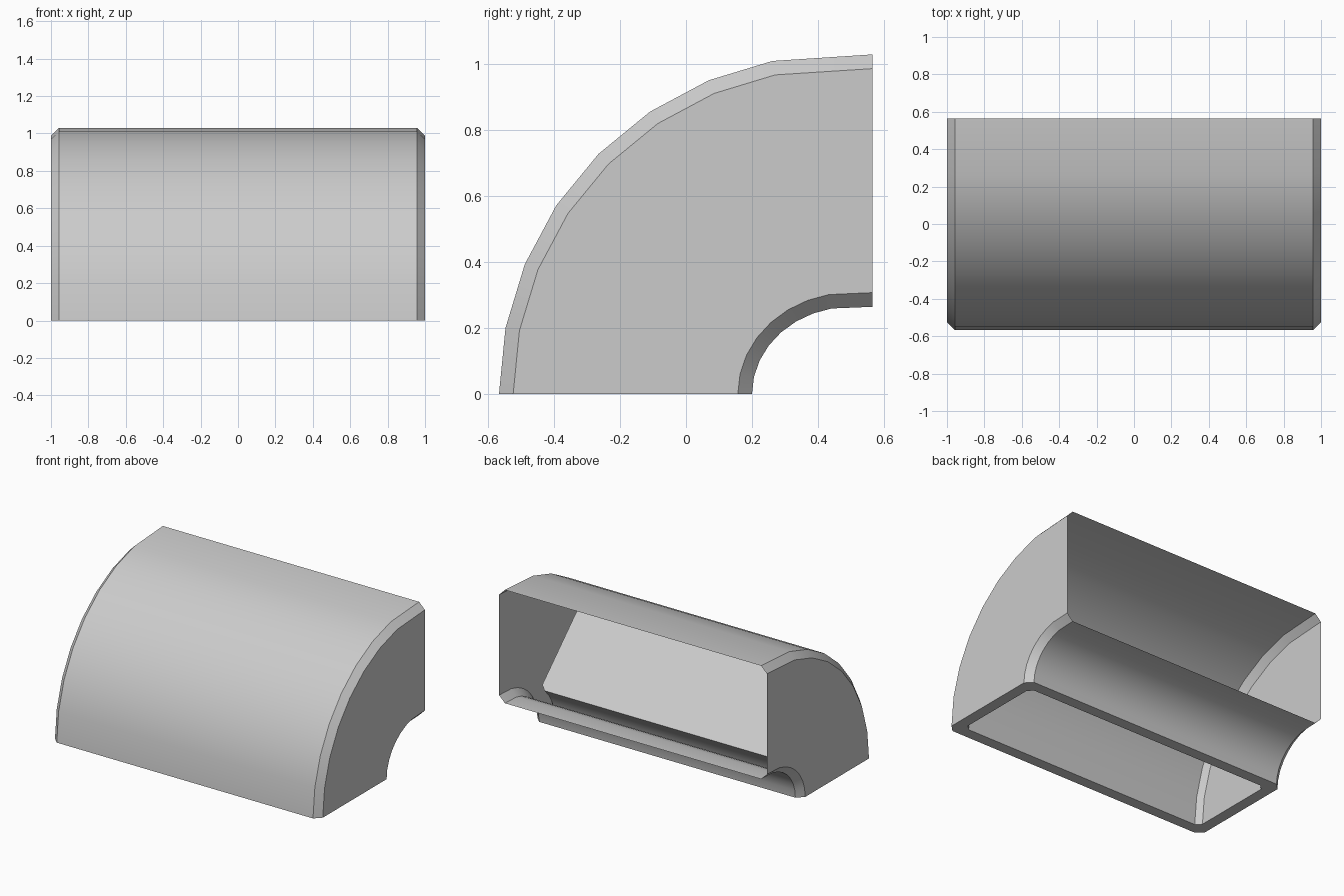
import bpy, bmesh
from math import sin, cos, radians

old = bpy.data.objects.get("Cube")
if old:
    bpy.data.objects.remove(old, do_unlink=True)

grey = bpy.data.materials.new("light grey")
grey.use_nodes = True
colour = (0.6, 0.6, 0.6, 1)
grey.diffuse_color = colour
grey.node_tree.nodes["Principled BSDF"].inputs["Base Color"].default_value = colour

STEPS = 8
BACK = 0.565
bm = bmesh.new()


def section(angle, wall, chamfer, end=None):
    """Chamfered rectangle across the bend, set in from the outside by wall."""
    c, s = cos(angle), sin(angle)

    def outer(x, inset):
        r = 1.03 - inset
        return x, 0.463 - r * c, r * s

    def inner(x, inset):
        return x, 0.5 - (0.3 + inset) * c, (0.265 + inset) * s

    side, flat = 1 - wall, 1 - wall - chamfer
    deep = wall + chamfer
    points = [outer(-flat, wall), outer(flat, wall),
              outer(side, deep), inner(side, deep),
              inner(flat, wall), inner(-flat, wall),
              inner(-side, deep), outer(-side, deep)]
    return [bm.verts.new((x, y if end is None else end, z)) for x, y, z in points]


def bridge(a, b):
    n = len(a)
    for i in range(n):
        j = (i + 1) % n
        bm.faces.new((a[i], a[j], b[j], b[i]))


def sweep(loops):
    for a, b in zip(loops, loops[1:]):
        bridge(a, b)


# Thin outer shell, bending a quarter turn and open at the back
step = radians(90) / STEPS
shell = [section(i * step, 0, 0.043, BACK if i == STEPS else None)
         for i in range(STEPS + 1)]
sweep(shell)

# Inner pocket, running up from the base and closed halfway round the bend
pocket = [section(i * step, 0.075, 0.033) for i in range(STEPS // 2 + 1)]
sweep(pocket)
bm.faces.new(pocket[-1])

# Flat rim around the bottom opening
bridge(shell[0], pocket[0])

bmesh.ops.recalc_face_normals(bm, faces=bm.faces)
mesh = bpy.data.meshes.new("elbow_cover")
bm.to_mesh(mesh)
bm.free()
mesh.materials.append(grey)
cover = bpy.data.objects.new("elbow_cover", mesh)
bpy.context.collection.objects.link(cover)

# Smooth along the bend, sharp at the chamfers
bpy.ops.object.select_all(action="DESELECT")
cover.select_set(True)
bpy.context.view_layer.objects.active = cover
bpy.ops.object.shade_smooth_by_angle(angle=radians(30))
